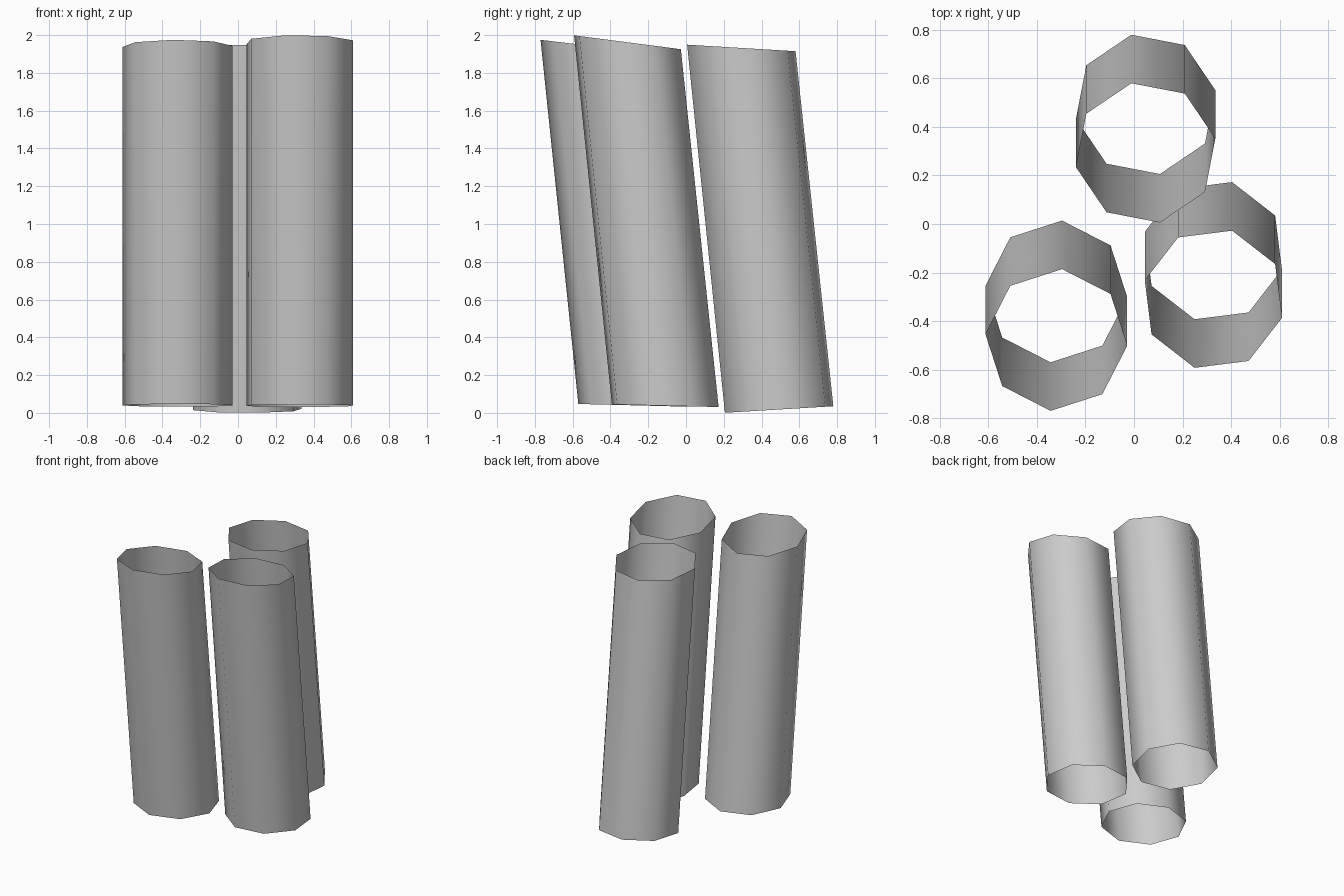
import bpy, bmesh
from math import sin, cos, radians

if "Cube" in bpy.data.objects:
    bpy.data.objects.remove(bpy.data.objects["Cube"])

SIDES = 8
RADIUS = 0.293
LEAN = 0.2   # how far the foot sits behind the top rim


def ring(bm, cx, cy, cz, slope, turn):
    verts = []
    for i in range(SIDES):
        a = radians(turn + i * 360 / SIDES)
        dx, dy = RADIUS * cos(a), RADIUS * sin(a)
        verts.append(bm.verts.new((cx + dx, cy + dy, cz + slope * dy)))
    return verts


def tube(name, cx, cy, turn, low, low_slope, high, high_slope):
    """Open-ended leaning octagonal tube; rims slope gently along y."""
    bm = bmesh.new()
    bottom = ring(bm, cx, cy + LEAN, low, low_slope, turn)
    top = ring(bm, cx, cy, high, high_slope, turn)
    for i in range(SIDES):
        j = (i + 1) % SIDES
        bm.faces.new((bottom[i], bottom[j], top[j], top[i])).smooth = True
    mesh = bpy.data.meshes.new(name)
    bm.to_mesh(mesh)
    bm.free()
    bpy.context.collection.objects.link(bpy.data.objects.new(name, mesh))


# Three tubes: name, top centre x and y, turn, then foot and rim height with slope
tube("back_tube", 0.048, 0.293, 11.6, 0.018, 0.06, 1.932, -0.06)
tube("left_tube", -0.320, -0.478, -4.6, 0.040, -0.025, 1.940, -0.12)
tube("right_tube", 0.327, -0.310, -15.3, 0.038, -0.025, 1.962, -0.13)
